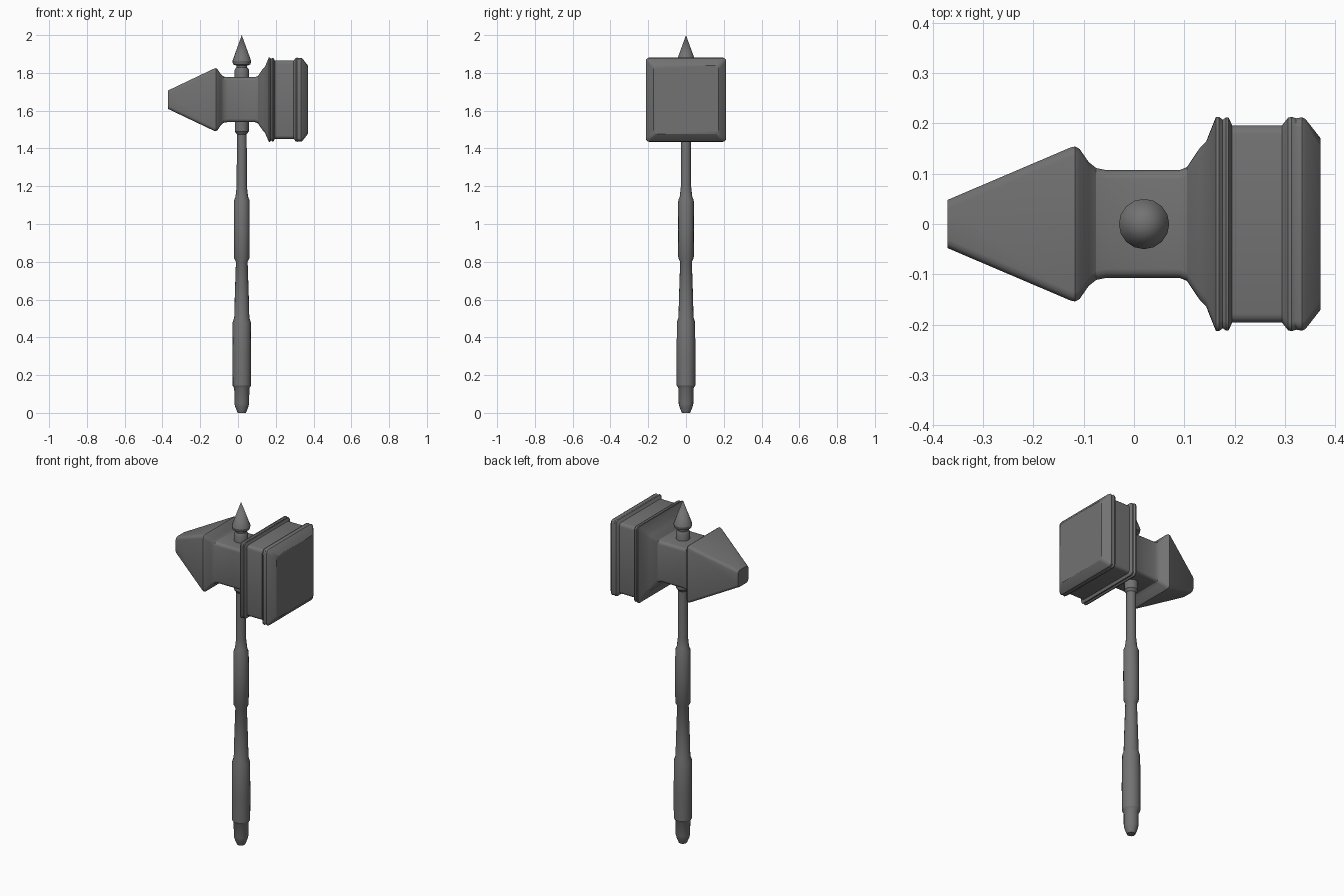
import bpy, bmesh
from math import sin, cos, pi, radians
from mathutils import Vector

cube = bpy.data.objects.get("Cube")
if cube:
    bpy.data.objects.remove(cube, do_unlink=True)

steel = bpy.data.materials.new("dark_steel")
steel.use_nodes = True
steel.diffuse_color = (0.17, 0.17, 0.17, 1)
steel.node_tree.nodes["Principled BSDF"].inputs["Base Color"].default_value = (0.17, 0.17, 0.17, 1)

HEAD_Z = 1.658
SHAFT_X = 0.02


def loft(name, rings, angle=30):
    """Skin a list of equal-length point rings and cap both ends."""
    bm = bmesh.new()
    loops = [[bm.verts.new(p) for p in ring] for ring in rings]
    for a, b in zip(loops, loops[1:]):
        for i in range(len(a)):
            j = (i + 1) % len(a)
            bm.faces.new((a[i], a[j], b[j], b[i]))
    bm.faces.new(loops[0])
    bm.faces.new(loops[-1])
    bmesh.ops.remove_doubles(bm, verts=bm.verts, dist=1e-5)
    bmesh.ops.recalc_face_normals(bm, faces=bm.faces)
    mesh = bpy.data.meshes.new(name)
    bm.to_mesh(mesh)
    bm.free()
    mesh.materials.append(steel)
    obj = bpy.data.objects.new(name, mesh)
    bpy.context.collection.objects.link(obj)
    bpy.ops.object.select_all(action='DESELECT')
    obj.select_set(True)
    bpy.context.view_layer.objects.active = obj
    bpy.ops.object.shade_smooth_by_angle(angle=radians(angle))
    return obj


def rounded_rect(x, hy, hz, r, steps=3):
    """Rounded rectangle across the head at position x."""
    pts = []
    for corner, (sy, sz) in enumerate(((1, 1), (-1, 1), (-1, -1), (1, -1))):
        for k in range(steps + 1):
            a = (corner + k / steps) * pi / 2
            pts.append(Vector((x, sy * (hy - r) + r * cos(a),
                               HEAD_Z + sz * (hz - r) + r * sin(a))))
    return pts


def turned(name, profile, sides=16):
    """Turned part around the shaft axis from (radius, z) points."""
    loft(name, [[Vector((SHAFT_X + r * cos(2 * pi * i / sides),
                         r * sin(2 * pi * i / sides), z)) for i in range(sides)]
                for r, z in profile])


# Tapered peen and waist: (x, half width, half height)
peen = [(-.37, .048, .049), (-.126, .152, .165), (-.117, .154, .167), (-.108, .149, .161),
        (-.09, .123, .134), (-.075, .111, .122), (-.055, .107, .119), (.09, .107, .119)]
# Flare, two moulded rims and the striking face
face = [(.09, .107, .119), (.105, .113, .125), (.13, .15, .161), (.143, .163, .175),
        (.16, .206, .216), (.163, .213, .223), (.169, .213, .223), (.176, .207, .217),
        (.183, .212, .222), (.188, .211, .221), (.195, .196, .207), (.294, .196, .207),
        (.306, .211, .221), (.313, .213, .223), (.322, .21, .22), (.334, .212, .222),
        (.341, .208, .218), (.37, .171, .181)]
loft("hammer_head", [rounded_rect(x, y, z, .018) for x, y, z in peen + face[1:]])

# Shaft with two thicker grips and a pommel
turned("shaft", [(.022, 0), (.034, .03), (.039, .05), (.04, .13), (.049, .145), (.05, .3),
                 (.048, .48), (.04, .505), (.037, .62), (.031, .8), (.041, .82),
                 (.042, .97), (.041, 1.125), (.033, 1.145), (.027, 1.2), (.026, 1.5)])

# Collars below and above the head
turned("lower_collar", [(.026, 1.475), (.037, 1.49), (.037, 1.56)])
turned("upper_collar", [(.038, 1.76), (.038, 1.815), (.031, 1.828)])

# Pointed finial
turned("finial_spike", [(.025, 1.815), (.028, 1.838), (.046, 1.845), (.05, 1.862), (0, 2.0)])
